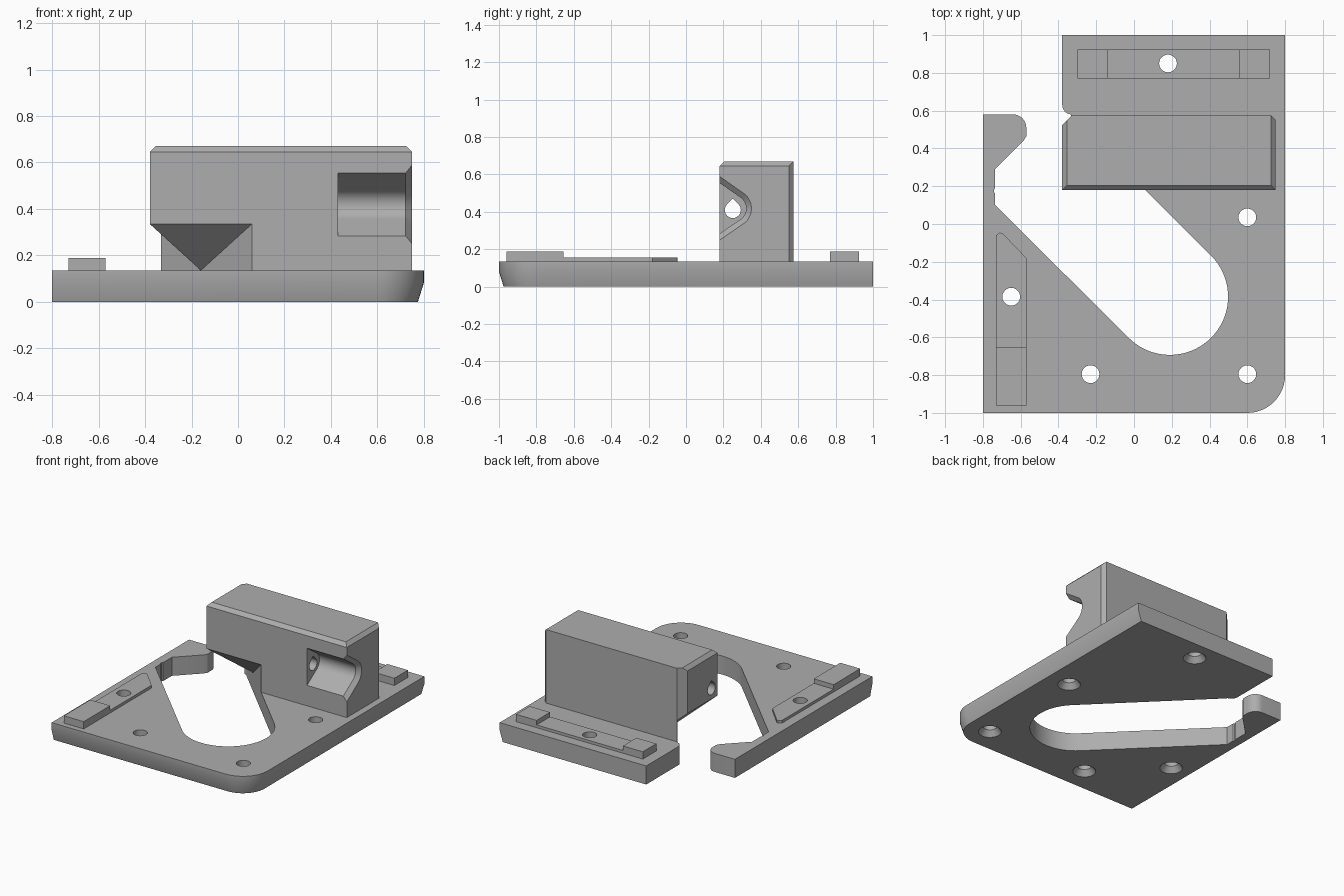
import bpy, bmesh, math

cube = bpy.data.objects.get("Cube")
if cube:
    bpy.data.objects.remove(cube, do_unlink=True)

grey = bpy.data.materials.new("plain grey")
grey.use_nodes = True
grey.diffuse_color = (0.42, 0.42, 0.42, 1)
grey.node_tree.nodes["Principled BSDF"].inputs["Base Color"].default_value = grey.diffuse_color

PLATE_TOP = 0.135


def arc(cx, cy, r, a0, a1, n):
    angles = [math.radians(a0 + (a1 - a0) * i / n) for i in range(n + 1)]
    return [(cx + r * math.cos(a), cy + r * math.sin(a)) for a in angles]


def finish(name, bm):
    bmesh.ops.recalc_face_normals(bm, faces=bm.faces)
    mesh = bpy.data.meshes.new(name)
    bm.to_mesh(mesh)
    bm.free()
    mesh.materials.append(grey)
    ob = bpy.data.objects.new(name, mesh)
    bpy.context.collection.objects.link(ob)
    return ob


def loft(bm, rings):
    """Closed solid through a stack of matching rings."""
    loops = [[bm.verts.new(p) for p in ring] for ring in rings]
    for a, b in zip(loops, loops[1:]):
        for i in range(len(a)):
            j = (i + 1) % len(a)
            bm.faces.new((a[i], a[j], b[j], b[i]))
    bm.faces.new(loops[0][::-1])
    bm.faces.new(loops[-1])


def prism(name, outline, z0, z1):
    bm = bmesh.new()
    loft(bm, [[(x, y, z) for x, y in outline] for z in (z0, z1)])
    return finish(name, bm)


def hull(name, points):
    bm = bmesh.new()
    for p in points:
        bm.verts.new(p)
    bmesh.ops.convex_hull(bm, input=bm.verts)
    loose = [v for v in bm.verts if not v.link_faces]
    bmesh.ops.delete(bm, geom=loose, context='VERTS')
    bmesh.ops.dissolve_limit(bm, angle_limit=0.01, verts=bm.verts, edges=bm.edges)
    return finish(name, bm)


def cut(ob, cutter):
    cutter.hide_render = True
    mod = ob.modifiers.new("cut", 'BOOLEAN')
    mod.operation = 'DIFFERENCE'
    mod.solver = 'EXACT'
    mod.object = cutter
    bpy.context.view_layer.objects.active = ob
    bpy.ops.object.modifier_apply(modifier=mod.name)


# Base plate: outline with a keyhole opening and a hooked arm
outline = [(-0.8, -1)]
outline += arc(0.6, -0.8, 0.2, -90, 0, 12)
outline += [(0.8, 1), (-0.38, 1)]
outline += arc(-0.33, 0.63, 0.05, 180, 270, 6)
outline += [(-0.335, 0.575)]
outline += arc(0.19, -0.385, 0.308, 45, -135, 36)
outline += [(-0.735, 0.1), (-0.735, 0.16), (-0.742, 0.17), (-0.742, 0.18),
            (-0.735, 0.19), (-0.735, 0.29), (-0.585, 0.44), (-0.57, 0.465)]
outline += arc(-0.64, 0.51, 0.07, 0, 90, 8)
outline += [(-0.8, 0.58)]


def tapered(p):
    x, y = p
    if x > 0.6:
        x = 0.6 + (x - 0.6) * 0.875
    if y < -0.8:
        y = -0.8 + (y + 0.8) * 0.875
    return x, y, 0


bm = bmesh.new()
loft(bm, [[tapered(p) for p in outline]] +
     [[(x, y, z) for x, y in outline] for z in (0.08, PLATE_TOP)])
plate = finish("base_plate", bm)

# Locating strips and taller end pads
side_strip = prism("side_strip", [(-0.73, -0.96), (-0.57, -0.96), (-0.57, -0.18),
                                  (-0.695, -0.05), (-0.71, -0.045), (-0.73, -0.06)],
                   PLATE_TOP, 0.155)
parts = [plate, side_strip]


def box(name, x0, x1, y0, y1, top):
    ob = prism(name, [(x0, y0), (x1, y0), (x1, y1), (x0, y1)], PLATE_TOP, top)
    parts.append(ob)
    return ob


back_strip = box("back_strip", -0.3, 0.72, 0.77, 0.925, 0.155)
box("back_pad_right", -0.3, -0.14, 0.77, 0.925, 0.188)
box("back_pad_left", 0.555, 0.72, 0.77, 0.925, 0.188)
box("side_pad", -0.73, -0.57, -0.96, -0.655, 0.188)

# Countersunk screw holes
bm = bmesh.new()
for x, y in [(0.18, 0.85), (0.6, 0.035), (0.6, -0.795), (-0.23, -0.795), (-0.65, -0.385)]:
    loft(bm, [[(px, py, z) for px, py in arc(x, y, r, 0, 345, 23)]
              for z, r in ((-0.01, 0.085), (0.04, 0.047), (0.3, 0.047))])
holes = finish("screw_hole_cutter", bm)
for ob in (plate, side_strip, back_strip):
    cut(ob, holes)

# Clamp block with chamfered top and corners
foot = [(-0.38, 0.18), (0.75, 0.18), (0.75, 0.55), (0.725, 0.575), (-0.33, 0.575), (-0.38, 0.525)]
top = [(-0.355, 0.205), (0.725, 0.205), (0.725, 0.575), (-0.33, 0.575), (-0.355, 0.55)]
block = hull("clamp_block", [(x, y, z) for x, y in foot for z in (PLATE_TOP, 0.645)] +
             [(x, y, 0.67) for x, y in top])
parts.append(block)

# Sloped undercuts over the opening, ending on the diagonal wall x + y = WALL
WALL, LOW, HIGH = 0.24, 0.12, 0.408
front_cut = hull("front_undercut_cutter",
                 [(x, 0.1, z) for x in (-0.5, WALL - 0.1) for z in (LOW, HIGH)] +
                 [(-0.5, 0.4165, LOW), (WALL - 0.4165, 0.4165, LOW)])
side_cut = hull("side_undercut_cutter",
                [(-0.46, y, z) for y in (0.1, WALL + 0.46) for z in (LOW, HIGH)] +
                [(-0.1435, 0.1, LOW), (-0.1435, WALL + 0.1435, LOW)])


# Side socket with a flared mouth, and a teardrop bore
def socket(x, r, spread):
    ring = arc(0.25, 0.418, r, 0, 350, 35) + [(0.1, 0.42 + spread), (0.1, 0.42 - spread)]
    return [(x, y, z) for y, z in ring]


pocket = hull("socket_cutter", socket(0.43, 0.072, 0.19) + socket(0.8, 0.072, 0.19))
flare = hull("flare_cutter", socket(0.722, 0.072, 0.19) + socket(0.778, 0.128, 0.26))
bore = hull("bore_cutter", [(x, y, z) for x in (-0.5, 0.5)
                            for y, z in arc(0.25, 0.41, 0.043, 0, 345, 23) + [(0.25, 0.47)]])
cutters = [front_cut, side_cut, pocket, flare, bore]
for c in cutters:
    cut(block, c)

for c in cutters + [holes]:
    bpy.data.objects.remove(c, do_unlink=True)

# Smooth the round walls, keep edges crisp
bpy.ops.object.select_all(action='DESELECT')
for ob in parts:
    ob.select_set(True)
bpy.context.view_layer.objects.active = plate
bpy.ops.object.shade_smooth_by_angle(angle=math.radians(18))
